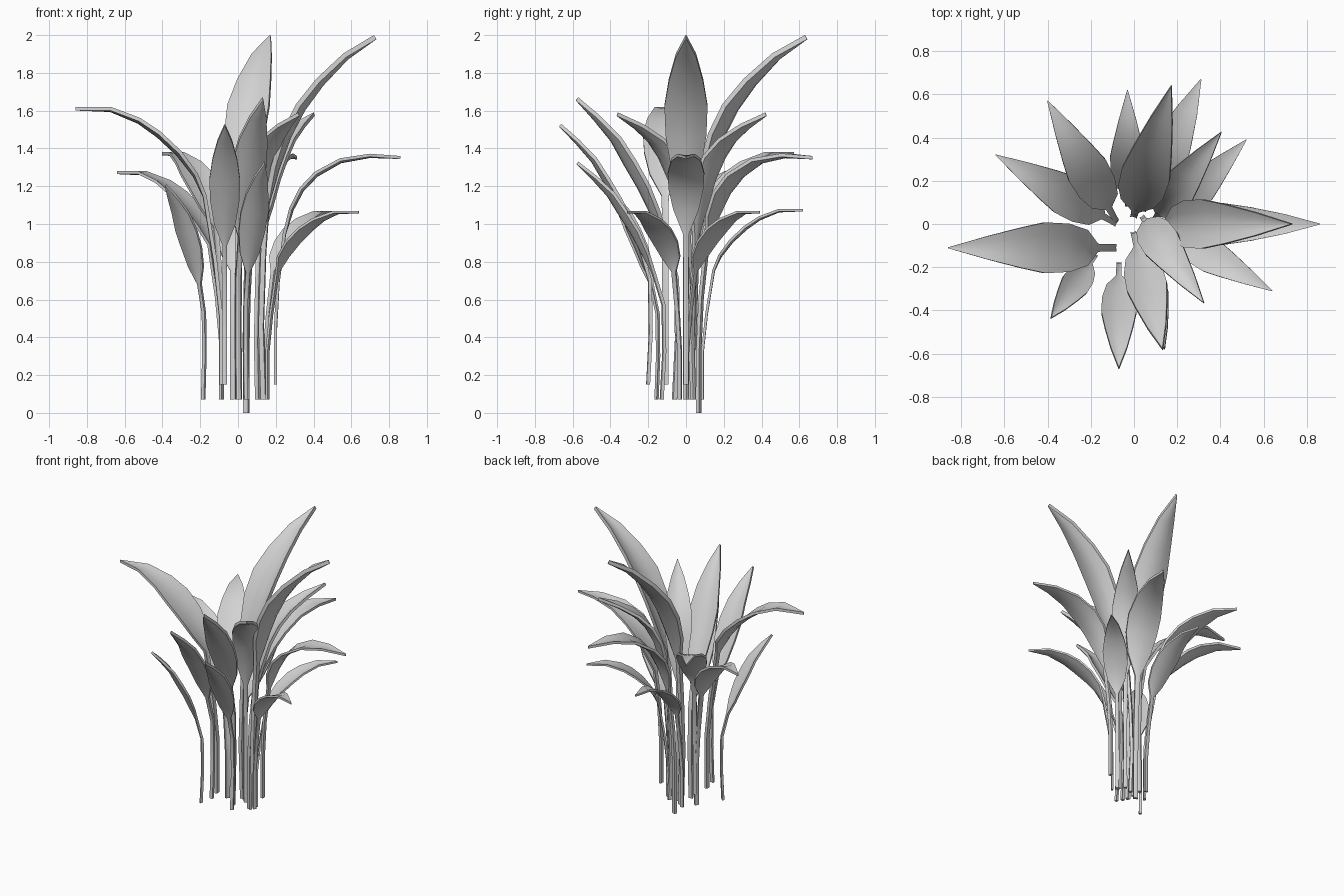
import bpy
import bmesh
import math
from mathutils import Vector

default_cube = bpy.data.objects.get("Cube")
if default_cube:
    bpy.data.objects.remove(default_cube, do_unlink=True)


def make_material(name, colour):
    material = bpy.data.materials.new(name)
    material.use_nodes = True
    material.diffuse_color = colour
    material.node_tree.nodes["Principled BSDF"].inputs["Base Color"].default_value = colour
    return material


pale_grey = make_material("pale grey", (0.65, 0.65, 0.65, 1))

# Spines run from stem foot to leaf tip: outward share, height share
ARCHING = [(0, 0), (0, .25), (.04, .45), (.11, .68), (.17, .76),
           (.28, .84), (.42, .91), (.56, .96), (.76, 1), (1, 1)]
DROOPING = [(0, 0), (0, .25), (.02, .45), (.07, .66), (.12, .77),
            (.2, .86), (.32, .93), (.52, .99), (.76, 1.01), (1, 1)]
LEANING = [(0, 0), (-.02, .2), (0, .4), (.03, .54), (.09, .64),
           (.18, .73), (.31, .81), (.49, .88), (.73, .95), (1, 1)]
SPREADING = [(0, 0), (-.02, .2), (0, .4), (.03, .56), (.08, .67),
             (.16, .77), (.29, .85), (.47, .91), (.72, .96), (1, 1)]
UPRIGHT = [(0, 0), (-.03, .2), (-.02, .4), (.1, .54), (.19, .62),
           (.31, .71), (.45, .79), (.6, .87), (.8, .94), (1, 1)]

# Half-width share at each spine point: slim stem, then a pointed blade
WIDTHS = [.14, .14, .14, .16, .7, .95, 1, .8, .47, .02]
ACROSS = [-1, -.5, 0, .5, 1]


def cross_section(bm, centre, tangent, half_width, channel, thickness):
    """One closed ring: channelled upper side, then the underside back again."""
    normal = Vector((-tangent.z, 0, tangent.x))
    side = Vector((0, 1, 0))
    upper = [centre + side * (u * half_width)
             + normal * (channel * half_width * (u * u - 1)) for u in ACROSS]
    lower = [point - normal * thickness for point in reversed(upper)]
    return [bm.verts.new(point) for point in upper + lower]


def build_leaf(name, spine, foot, tip):
    """Loft a stem and its blade outward along +x, then turn it to its direction."""
    foot, tip = Vector(foot), Vector(tip)
    span = tip - foot
    reach, height = math.hypot(span.x, span.y), span.z
    broad = spine in (ARCHING, DROOPING)
    widest = height * (.08 if broad else .059)
    channel = .15 if broad else .3
    thickness = height * .013
    points = [Vector((r * reach, 0, z * height)) for r, z in spine]

    bm = bmesh.new()
    rings = []
    last = len(points) - 1
    for i, point in enumerate(points):
        tangent = (points[min(i + 1, last)] - points[max(i - 1, 0)]).normalized()
        if i == 0:
            tangent = Vector((0, 0, 1))
        rings.append(cross_section(bm, point, tangent, widest * WIDTHS[i],
                                   channel, thickness))
    for ring, following in zip(rings, rings[1:]):
        count = len(ring)
        for j in range(count):
            k = (j + 1) % count
            bm.faces.new((ring[j], ring[k], following[k], following[j]))
    bm.faces.new(rings[0])
    bm.faces.new(rings[-1])
    bmesh.ops.recalc_face_normals(bm, faces=bm.faces[:])

    mesh = bpy.data.meshes.new(name)
    bm.to_mesh(mesh)
    bm.free()
    mesh.materials.append(pale_grey)
    leaf = bpy.data.objects.new(name, mesh)
    leaf.location = foot
    leaf.rotation_euler.z = math.atan2(span.y, span.x)
    bpy.context.collection.objects.link(leaf)
    return leaf


# Heights of the cut stem feet
LOW, HIGH = .07, .15

# Every leaf: name, spine, stem foot, blade tip
LEAVES = [
    ("left_tall_leaf", LEANING, (.12, 0, LOW), (.72, 0, 2)),
    ("left_drooping_leaf", DROOPING, (.19, 0, HIGH), (.86, 0, 1.36)),
    ("left_front_low_leaf", ARCHING, (.15, -.03, LOW), (.64, -.31, 1.07)),
    ("left_front_leaf", SPREADING, (.04, .03, LOW), (.32, -.36, 1.59)),
    ("left_back_leaf", SPREADING, (.1, .03, LOW), (.4, .42, 1.59)),
    ("left_back_low_leaf", ARCHING, (.14, 0, LOW), (.52, .39, 1.07)),
    ("back_drooping_leaf", DROOPING, (.04, .06, 0), (.31, .67, 1.36)),
    ("back_tall_leaf", LEANING, (0, .04, LOW), (.17, .63, 2)),
    ("back_low_leaf", ARCHING, (-.03, .08, LOW), (-.03, .62, 1.08)),
    ("right_back_leaf", ARCHING, (-.08, .01, HIGH), (-.4, .57, 1.38)),
    ("right_back_low_leaf", ARCHING, (-.08, 0, LOW), (-.64, .32, 1.28)),
    ("right_arching_leaf", ARCHING, (-.08, -.11, HIGH), (-.86, -.11, 1.62)),
    ("right_front_leaf", UPRIGHT, (-.18, -.15, LOW), (-.38, -.43, 1.21)),
    ("front_leaf", UPRIGHT, (-.07, -.19, HIGH), (-.07, -.66, 1.53)),
    ("front_tall_leaf", UPRIGHT, (0, -.05, LOW), (.13, -.57, 1.67)),
    ("front_low_leaf", UPRIGHT, (.04, -.12, LOW), (.14, -.57, 1.33)),
]

leaves = [build_leaf(*entry) for entry in LEAVES]

# Smooth blades with crisp rims
bpy.ops.object.select_all(action="DESELECT")
for leaf in leaves:
    leaf.select_set(True)
bpy.context.view_layer.objects.active = leaves[0]
bpy.ops.object.shade_smooth_by_angle(angle=math.radians(40))
